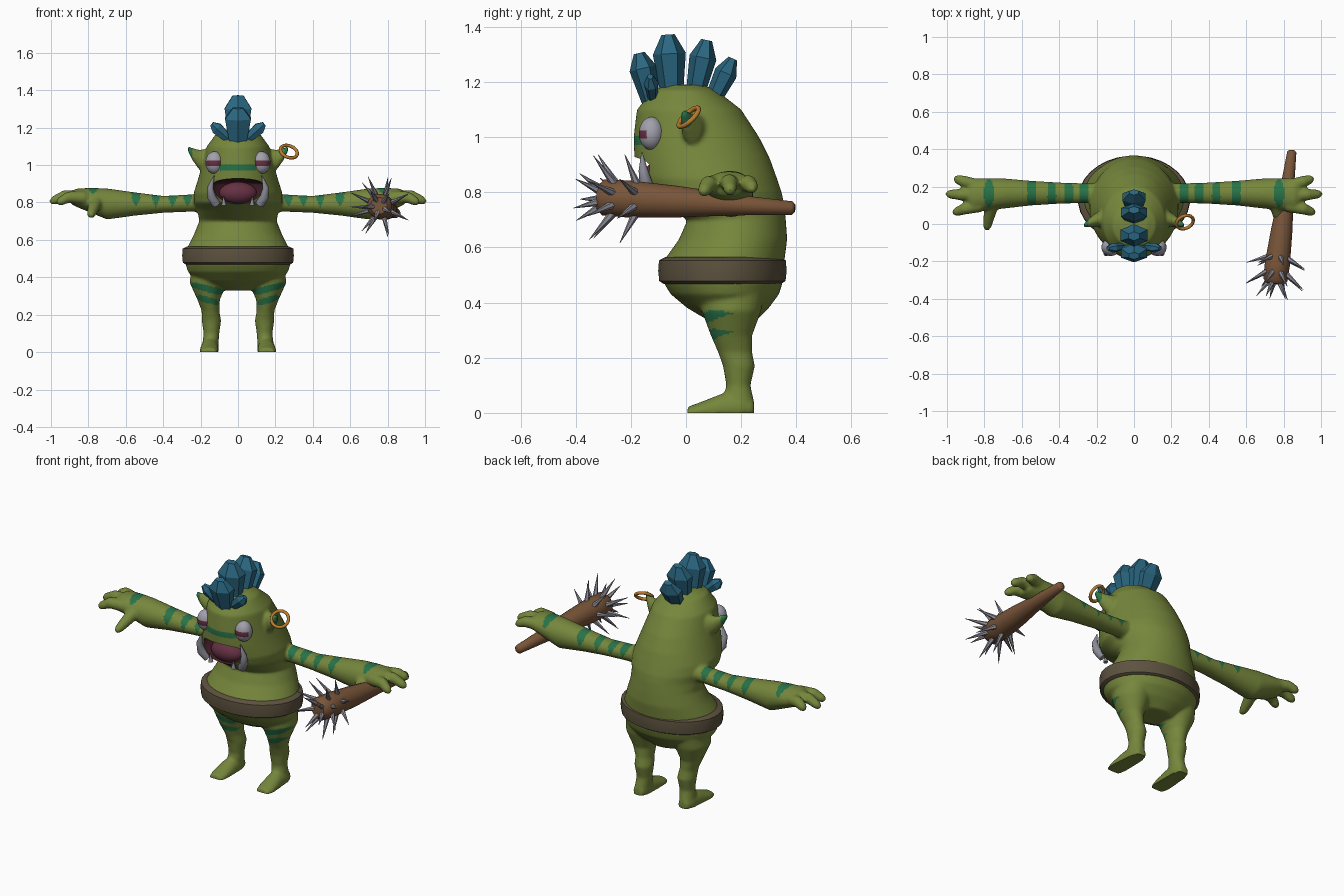
import bpy, bmesh, math
from mathutils import Vector

default_cube = bpy.data.objects.get("Cube")
if default_cube:
    bpy.data.objects.remove(default_cube)


def make_material(name, red, green, blue):
    mat = bpy.data.materials.new(name)
    mat.use_nodes = True
    mat.diffuse_color = (red, green, blue, 1)
    shader = next(n for n in mat.node_tree.nodes if n.type == 'BSDF_PRINCIPLED')
    shader.inputs["Base Color"].default_value = (red, green, blue, 1)
    return mat


SKIN = make_material("olive skin", .18, .24, .045)
PAINT = make_material("green body paint", .022, .17, .065)
MOUTH = make_material("dark mouth", .05, .012, .018)
TONGUE = make_material("maroon", .13, .03, .055)
HAIR = make_material("crystal blue", .023, .135, .22)
BONE = make_material("pale grey eye", .36, .35, .41)
SPIKE = make_material("spike grey", .26, .26, .31)
WOOD = make_material("club brown", .19, .09, .04)
LEATHER = make_material("belt leather", .11, .085, .05)
GOLD = make_material("gold", .5, .2, .025)


def finish(obj, mats, smooth=True):
    for mat in mats:
        obj.data.materials.append(mat)
    bpy.ops.object.select_all(action='DESELECT')
    obj.select_set(True)
    bpy.context.view_layer.objects.active = obj
    if smooth:
        bpy.ops.object.shade_smooth_by_angle(angle=math.radians(45))
    return obj


def new_object(name, bm, mats, smooth=True):
    bmesh.ops.recalc_face_normals(bm, faces=bm.faces)
    mesh = bpy.data.meshes.new(name)
    bm.to_mesh(mesh)
    bm.free()
    obj = bpy.data.objects.new(name, mesh)
    bpy.context.collection.objects.link(obj)
    return finish(obj, mats, smooth)


def sweep(bm, rings, sides):
    """Skin a closed solid over rings of (centre, u radius, v radius)."""
    loops = []
    for c, u, v in rings:
        angles = [math.tau * (i + .5) / sides for i in range(sides)]
        loops.append([bm.verts.new(c + u * math.cos(a) + v * math.sin(a)) for a in angles])
    for a, b in zip(loops, loops[1:]):
        for i in range(sides):
            j = (i + 1) % sides
            bm.faces.new((a[i], a[j], b[j], b[i]))
    bm.faces.new(loops[0])
    bm.faces.new(loops[-1])


def loft(bm, axis, rows, sides=32, mirror=False):
    """Rows are: position on the axis, the two other centres, two radii."""
    others = [k for k in range(3) if k != axis]
    for sign in ((1, -1) if mirror else (1,)):
        rings = []
        for pos, c1, c2, r1, r2 in rows:
            c, u, v = Vector(), Vector(), Vector()
            c[axis], c[others[0]], c[others[1]] = pos, c1, c2
            u[others[0]], v[others[1]] = r1, r2
            c.x *= sign
            rings.append((c, u, v))
        sweep(bm, rings, sides)


def tube(bm, points, radii, sides=12, flat=1, mirror=False):
    """Tapered tube along points; flat squeezes it across its second axis."""
    for sign in ((1, -1) if mirror else (1,)):
        pts = [Vector((p[0] * sign, p[1], p[2])) for p in points]
        rings = []
        for i, p in enumerate(pts):
            d = (pts[min(i + 1, len(pts) - 1)] - pts[max(i - 1, 0)]).normalized()
            ref = Vector((1, 0, 0)) if abs(d.x) < .8 else Vector((0, 1, 0))
            u = (ref - d * ref.dot(d)).normalized()
            rings.append((p, u * radii[i], d.cross(u) * radii[i] * flat))
        sweep(bm, rings, sides)


def ellipsoid(name, centre, radii, mats):
    bm = bmesh.new()
    bmesh.ops.create_uvsphere(bm, u_segments=48, v_segments=32, radius=1)
    bmesh.ops.scale(bm, vec=radii, verts=bm.verts)
    bmesh.ops.translate(bm, vec=centre, verts=bm.verts)
    return new_object(name, bm, mats)


# Head and torso: height, front, back, half width
body = [(1.19, -.06, .06, .07), (1.17, -.12, .11, .115), (1.1, -.178, .2, .167),
        (1, -.19, .265, .192), (.92, -.187, .305, .215), (.85, -.175, .33, .237),
        (.8, -.155, .347, .237), (.76, -.09, .355, .217), (.7, .005, .362, .207),
        (.63, -.025, .367, .235), (.56, -.075, .358, .27), (.47, -.08, .35, .28),
        (.43, -.055, .337, .268), (.38, .005, .3, .22), (.33, .09, .25, .1)]
bm = bmesh.new()
loft(bm, 2, [(z, 0, (f + b) / 2, w, (b - f) / 2) for z, f, b, w in body], 64)

# Arms and hands
loft(bm, 0, [(.12, .16, .8, .06, .055), (.25, .165, .797, .052, .046),
             (.4, .165, .79, .057, .045), (.55, .165, .792, .066, .062),
             (.7, .163, .792, .081, .083), (.78, .16, .81, .085, .068),
             (.86, .155, .825, .088, .05), (.89, .155, .825, .06, .035)], mirror=True)
fingers = [[(.82, .1, .825), (.91, .08, .828), (.95, .065, .805), (.967, .06, .795)],
           [(.84, .155, .83), (.93, .157, .835), (.985, .16, .81), (1.004, .16, .8)],
           [(.82, .2, .825), (.91, .228, .832), (.947, .24, .815), (.96, .245, .805)],
           [(.76, .1, .8), (.775, .04, .765), (.785, -.01, .738), (.787, -.032, .728)]]
for path in fingers:
    tube(bm, path, (.037, .031, .024, .012), mirror=True)

# Legs and feet
loft(bm, 2, [(.46, .15, .17, .1, .12), (.37, .158, .165, .1, .108),
             (.28, .157, .165, .06, .075), (.22, .147, .178, .047, .062),
             (.17, .142, .192, .052, .058), (.1, .142, .19, .042, .044),
             (.05, .147, .19, .043, .055), (.01, .15, .19, .046, .058)], mirror=True)
loft(bm, 1, [(.247, .15, .015, .03, .03), (.2, .15, .02, .046, .05),
             (.13, .152, .015, .048, .055), (.05, .155, .005, .051, .033),
             (.005, .155, 0, .04, .022)], mirror=True)

# Pointed ears
loft(bm, 0, [(.15, .04, 1.02, .05, .068), (.21, .02, 1.03, .036, .052),
             (.245, .003, 1.06, .022, .033), (.27, -.008, 1.09, .01, .012)], mirror=True)
skin = new_object("body_skin", bm, [SKIN, PAINT, MOUTH])

# Fuse the body parts into one soft skin with flat soles
remesh = skin.modifiers.new("fuse", 'REMESH')
remesh.mode = 'VOXEL'
remesh.voxel_size = .008
soften = skin.modifiers.new("soften", 'SMOOTH')
soften.iterations = 6
for mod in ("fuse", "soften"):
    bpy.ops.object.modifier_apply(modifier=mod)
for vert in skin.data.vertices:
    vert.co.z = max(vert.co.z, 0)

# Open mouth, flatter along the upper lip
cutter = ellipsoid("mouth_cutter", (0, -.19, 0), (.15, .13, .11), [SKIN, PAINT, MOUTH])
for vert in cutter.data.vertices:
    vert.co.z = .895 + vert.co.z * (.3 if vert.co.z > 0 else 1)
for poly in cutter.data.polygons:
    poly.material_index = 2
cutter.hide_render = True
bpy.context.view_layer.objects.active = skin
cut = skin.modifiers.new("mouth", 'BOOLEAN')
cut.operation, cut.solver, cut.object = 'DIFFERENCE', 'EXACT', cutter
bpy.ops.object.modifier_apply(modifier="mouth")
bpy.data.objects.remove(cutter)


def is_painted(p):
    x, y, z = abs(p.x), p.y, p.z
    if x < .095 and y < -.05 and abs(z - .987) < .018:          # nose stripe
        return True
    if .06 < x < .3 and z < .4:                                 # leg stripes
        taper = min(1, (.175 - y) / .08)
        return any(abs(z - h - .25 * (x - .15)) < .018 * taper for h in (.335, .275))
    if .24 < x < .6:                                            # arm wedges
        taper = min(1, (z - .775) / .05)
        return any(abs(x - s) < .024 * taper for s in (.27, .35, .44, .545))
    return z > .83 and ((x - .775) / .028) ** 2 + ((y - .165) / .075) ** 2 < 1


for poly in skin.data.polygons:
    if poly.material_index == 0 and is_painted(poly.center):
        poly.material_index = 1
finish(skin, [])

# Tongue, tusks and teeth
ellipsoid("tongue", (0, -.1, .85), (.1, .06, .06), [TONGUE])
bm = bmesh.new()
tube(bm, [(.115, -.125, .79), (.142, -.145, .83), (.148, -.155, .88), (.128, -.16, .945)],
     (.024, .024, .017, .002), 10, mirror=True)
tube(bm, [(.075, -.15, .785), (.078, -.153, .835)], (.014, .002), 8, mirror=True)
new_object("tusks", bm, [SPIKE])

# Eyes with slit pupils
for side, x in (("left", .125), ("right", -.125)):
    eye = ellipsoid(side + "_eye", (x, -.125, 1.013), (.049, .046, .06), [BONE, TONGUE])
    for poly in eye.data.polygons:
        c = poly.center
        if c.y < -.143 and abs(c.z - 1.01) < .016:
            poly.material_index = 1

# Crystal mohawk: base, tip, half width, half depth ratio
crystals = [((0, -.125, 1.12), (0, -.17, 1.305), .08, .62),
            ((0, -.05, 1.14), (0, -.065, 1.372), .083, .72),
            ((0, .03, 1.14), (0, .075, 1.352), .08, .62),
            ((0, .085, 1.11), (0, .17, 1.285), .072, .58),
            ((.05, -.12, 1.14), (.14, -.13, 1.22), .036, .75),
            ((-.05, -.12, 1.14), (-.14, -.13, 1.22), .036, .75)]
bm = bmesh.new()
for base, tip, width, flat in crystals:
    a, b = Vector(base), Vector(tip)
    tube(bm, [a, a.lerp(b, .7), b], (width * .65, width, width * .4), 6, flat)
new_object("mohawk_crystals", bm, [HAIR], False)

# Belt
bm = bmesh.new()
loft(bm, 2, [(z, 0, .132, .3 - d, .234 - d) for z, d in
             ((.468, .02), (.478, .004), (.515, 0), (.553, .003), (.565, .025))], 32)
new_object("belt", bm, [LEATHER])

# Earring in the left ear
bpy.ops.mesh.primitive_torus_add(major_segments=32, minor_segments=10, location=(.272, .01, 1.072),
                                 major_radius=.047, minor_radius=.009)
ring = bpy.context.object
ring.name = "earring"
ring.rotation_euler = Vector((.3, -.65, .7)).to_track_quat('Z', 'Y').to_euler()
finish(ring, [GOLD])

# Club
butt, head = Vector((.845, .395, .742)), Vector((.753, -.32, .782))
steps = [(0, .014), (.015, .025), (.3, .038), (.6, .058), (.85, .068), (.97, .066), (1, .045)]
bm = bmesh.new()
tube(bm, [butt.lerp(head, t) for t, r in steps], [r for t, r in steps], 20)
new_object("club", bm, [WOOD])

# Club spikes: place along the club, count, base offset, tip reach, forward lean
forward = (head - butt).normalized()
across = forward.cross(Vector((0, 0, 1))).normalized()
up = across.cross(forward)
bm = bmesh.new()
for t, count, base, reach, lean in ((.8, 7, .05, .165, .05), (.91, 8, .05, .165, .08),
                                    (.98, 5, .03, .09, .09)):
    for i in range(count):
        angle = math.tau * (i + 5 * t) / count
        radial = across * math.cos(angle) + up * math.sin(angle)
        root = butt.lerp(head, t)
        tube(bm, [root + radial * base, root + radial * reach + forward * lean], (.016, .001), 6)
new_object("club_spikes", bm, [SPIKE], False)
